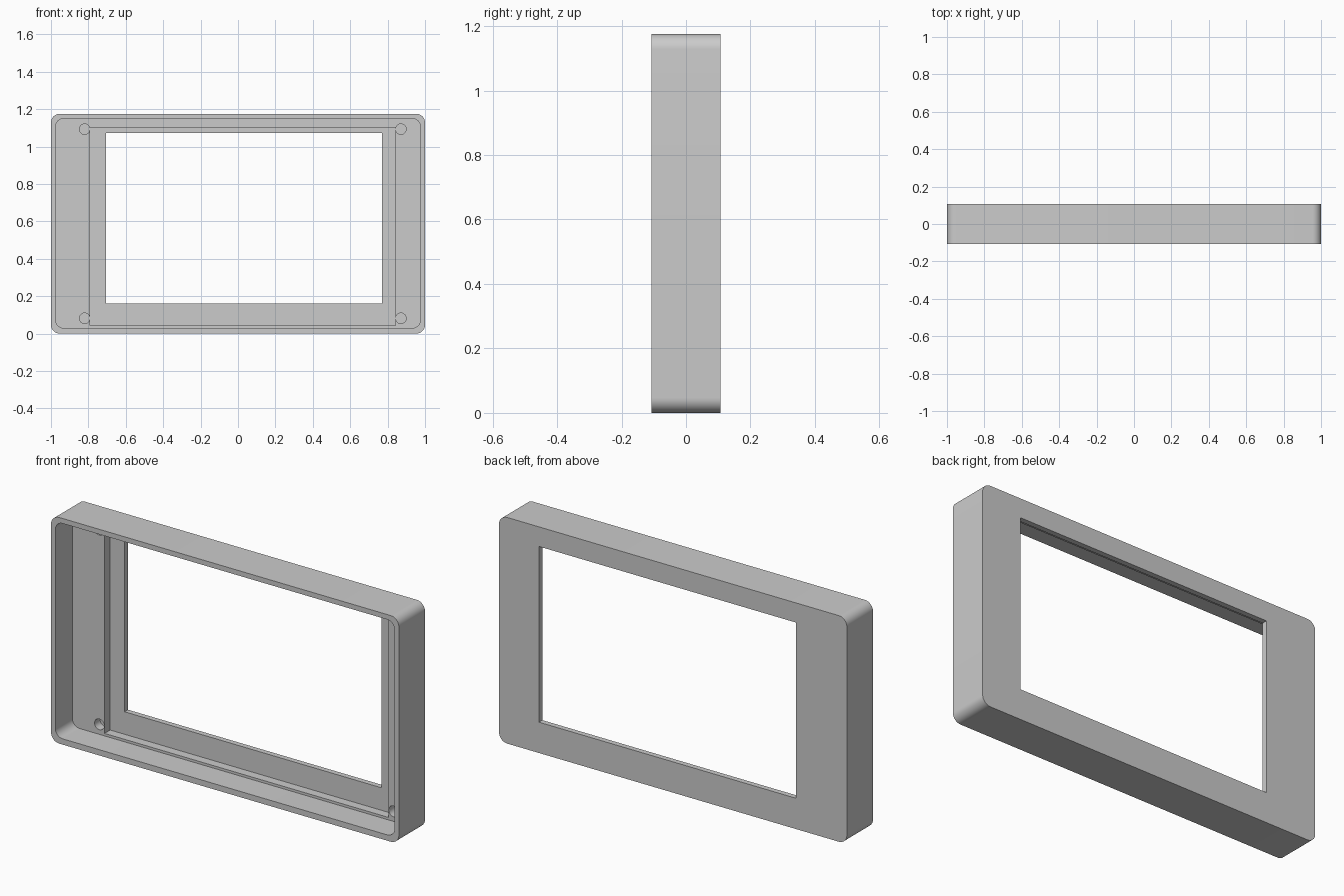
import bpy
import bmesh
from math import cos, sin, pi, radians
from mathutils import Vector

if "Cube" in bpy.data.objects:
    bpy.data.objects.remove(bpy.data.objects["Cube"], do_unlink=True)

FRONT, BACK = -0.107, 0.107
FLOOR, LEDGE = 0.033, 0.079      # cavity floor and screen recess depth
OPEN = FRONT - 0.1               # cutters start in front of the body

grey = bpy.data.materials.new("light grey plastic")
grey.use_nodes = True
colour = (0.6, 0.6, 0.6, 1)
grey.diffuse_color = colour
grey.node_tree.nodes["Principled BSDF"].inputs["Base Color"].default_value = colour


def rounded_outline(x0, x1, z0, z1, radius, steps=10):
    """Outline of a rectangle with optional rounded corners."""
    if radius == 0:
        return [(x0, z0), (x1, z0), (x1, z1), (x0, z1)]
    corners = [(x1 - radius, z1 - radius), (x0 + radius, z1 - radius),
               (x0 + radius, z0 + radius), (x1 - radius, z0 + radius)]
    return [(cx + radius * cos(a), cz + radius * sin(a))
            for i, (cx, cz) in enumerate(corners)
            for a in [(i + s / steps) * pi / 2 for s in range(steps + 1)]]


def circle(cx, cz, radius, sides=32):
    return [(cx + radius * cos(2 * pi * i / sides), cz + radius * sin(2 * pi * i / sides))
            for i in range(sides)]


def prism(name, outline, y0, y1):
    """Extrude an x-z outline from y0 to y1."""
    bm = bmesh.new()
    face = bm.faces.new([bm.verts.new((x, y0, z)) for x, z in outline])
    grown = bmesh.ops.extrude_face_region(bm, geom=[face], use_keep_orig=True)
    verts = [g for g in grown["geom"] if isinstance(g, bmesh.types.BMVert)]
    bmesh.ops.translate(bm, verts=verts, vec=Vector((0, y1 - y0, 0)))
    bmesh.ops.recalc_face_normals(bm, faces=bm.faces)
    mesh = bpy.data.meshes.new(name)
    bm.to_mesh(mesh)
    bm.free()
    obj = bpy.data.objects.new(name, mesh)
    bpy.context.scene.collection.objects.link(obj)
    return obj


# Outer body
frame = prism("display_frame", rounded_outline(-1, 1, 0, 1.175, 0.047), FRONT, BACK)
frame.data.materials.append(grey)

# Cavity, screen recess, window and screw holes
cutters = [
    prism("cavity_cutter", rounded_outline(-0.975, 0.975, 0.03, 1.149, 0.042), OPEN, FLOOR),
    prism("recess_cutter", rounded_outline(-0.79, 0.842, 0.043, 1.102, 0), OPEN, LEDGE),
    prism("window_cutter", rounded_outline(-0.707, 0.771, 0.16, 1.073, 0), OPEN, BACK + 0.1),
]
for x in (-0.82, 0.871):
    for z in (0.082, 1.093):
        cutters.append(prism("screw_hole_cutter", circle(x, z, 0.028), OPEN, LEDGE))

for cutter in cutters:
    cutter.hide_render = True
    mod = frame.modifiers.new(cutter.name, "BOOLEAN")
    mod.operation = "DIFFERENCE"
    mod.solver = "EXACT"
    mod.object = cutter

# Bake the cuts and remove the cutters
graph = bpy.context.evaluated_depsgraph_get()
cut_mesh = bpy.data.meshes.new_from_object(frame.evaluated_get(graph))
frame.modifiers.clear()
frame.data = cut_mesh
for cutter in cutters:
    bpy.data.objects.remove(cutter, do_unlink=True)

# Smooth rounded corners, sharp edges elsewhere
bpy.ops.object.select_all(action="DESELECT")
frame.select_set(True)
bpy.context.view_layer.objects.active = frame
bpy.ops.object.shade_smooth_by_angle(angle=radians(30))
